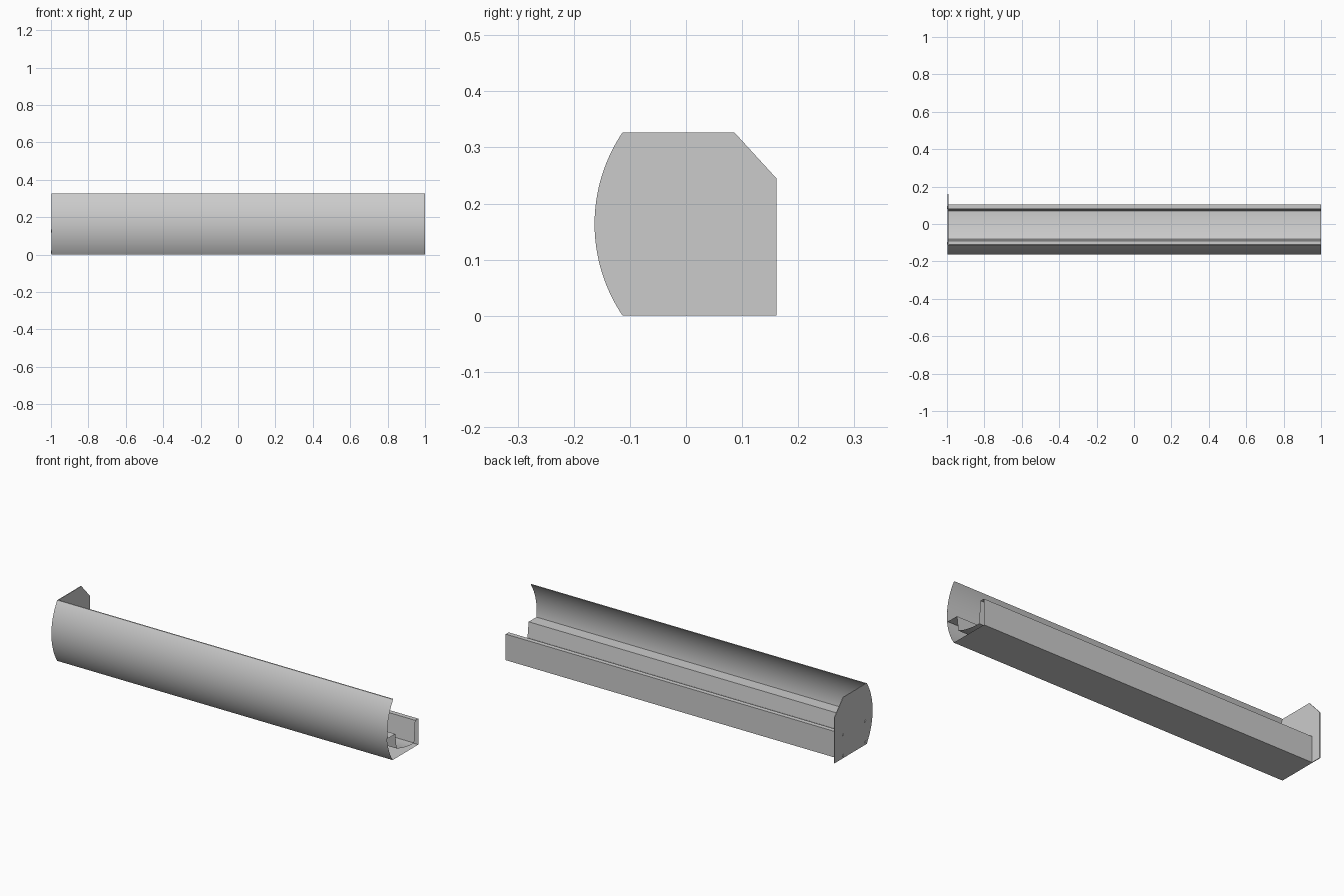
import bpy, bmesh, math

cube = bpy.data.objects.get("Cube")
if cube:
    bpy.data.objects.remove(cube, do_unlink=True)

grey = bpy.data.materials.new("light_grey_metal")
grey.use_nodes = True
colour = (0.6, 0.6, 0.6, 1)
grey.diffuse_color = colour
grey.node_tree.nodes["Principled BSDF"].inputs["Base Color"].default_value = colour

HEIGHT = 0.327
MID = HEIGHT / 2
ARC_Y = 0.129      # centre of the bowed front
RADIUS = 0.292


def bow(radius, z0, z1, steps=32):
    """Points (y, z) on the bowed front between two heights."""
    a0, a1 = (math.asin((z - MID) / radius) for z in (z0, z1))
    angles = [a0 + (a1 - a0) * i / steps for i in range(steps + 1)]
    return [(ARC_Y - radius * math.cos(a), MID + radius * math.sin(a)) for a in angles]


def extrude(name, profile, x0, x1, capped):
    """Sweep a closed (y, z) outline along x."""
    bm = bmesh.new()
    ends = [[bm.verts.new((x, y, z)) for y, z in profile] for x in (x0, x1)]
    n = len(profile)
    for i in range(n):
        j = (i + 1) % n
        bm.faces.new((ends[0][i], ends[0][j], ends[1][j], ends[1][i]))
    if capped:
        for ring in ends:
            bm.faces.new(ring)
    bmesh.ops.recalc_face_normals(bm, faces=bm.faces)
    mesh = bpy.data.meshes.new(name)
    bm.to_mesh(mesh)
    bm.free()
    mesh.materials.append(grey)
    obj = bpy.data.objects.new(name, mesh)
    bpy.context.collection.objects.link(obj)
    bpy.ops.object.select_all(action="DESELECT")
    obj.select_set(True)
    bpy.context.view_layer.objects.active = obj
    bpy.ops.object.shade_smooth_by_angle(angle=math.radians(30))
    return obj


# Long rail: bowed front, ledge, open channel and low back wall; open ends
LEDGE = 0.132
outline = bow(RADIUS, 0, HEIGHT)
outline += bow(RADIUS - 0.005, HEIGHT, LEDGE)
outline += [(-0.09, LEDGE), (-0.08, 0.05)]
for i in range(1, 12):               # gently dished channel floor
    t = i / 12
    outline.append((-0.08 + 0.15 * t, 0.022 + 0.028 * (1 - t) ** 2))
outline += [(0.07, 0.022), (0.08, 0.14), (0.105, 0.14), (0.105, 0)]
extrude("rail", outline, -0.994, 1.0, capped=False)

# End plate with a clipped rear corner
plate = bow(RADIUS, 0, HEIGHT) + [(0.086, HEIGHT), (0.161, 0.245), (0.161, 0)]
extrude("end_plate", plate, -0.997, -0.993, capped=True)

# Screw heads on the end plate
for y in (-0.102, 0.088):
    for z in (0.014, 0.126):
        ring = [(y + 0.007 * math.cos(k * math.pi / 8),
                 z + 0.007 * math.sin(k * math.pi / 8)) for k in range(16)]
        extrude("screw_head", ring, -1.0, -0.996, capped=True)
